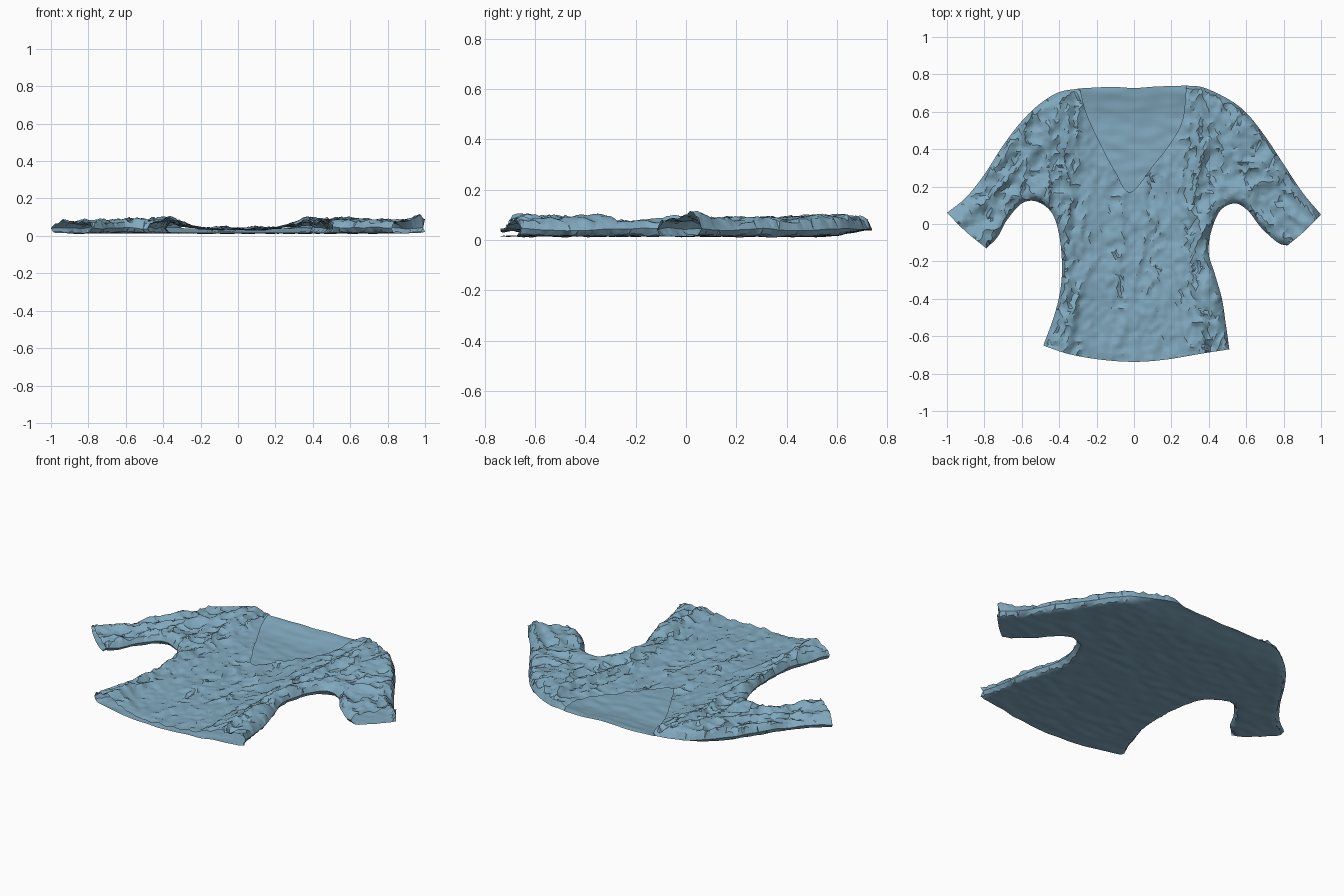
import bpy, bmesh, math, random
from mathutils import Vector, noise, kdtree
from mathutils.geometry import delaunay_2d_cdt

if "Cube" in bpy.data.objects:
    bpy.data.objects.remove(bpy.data.objects["Cube"])

random.seed(4)
STEP = 0.015

# Flat pattern of the garment: seams are closed, everything else is an open edge
R_SHOULDER = [(.28, .74), (.37, .73), (.5, .67), (.6, .595), (.7, .47), (.8, .32), (.9, .17), (1.0, .05)]
R_CUFF = [(1.0, .05), (.91, -.04), (.82, -.115)]
R_SIDE = [(.82, -.115), (.77, -.1), (.68, -.02), (.61, .07), (.54, .11), (.46, .07), (.41, -.05),
          (.40, -.16), (.43, -.26), (.47, -.4), (.49, -.53), (.51, -.67)]
HEM = [(.51, -.67), (.35, -.695), (.17, -.725), (0, -.737), (-.18, -.725), (-.35, -.695), (-.485, -.65)]
L_SIDE = [(-.485, -.65), (-.43, -.5), (-.395, -.36), (-.385, -.22), (-.4, -.06), (-.44, .06), (-.52, .12),
          (-.6, .11), (-.68, .02), (-.73, -.07), (-.79, -.13)]
L_CUFF = [(-.79, -.13), (-.9, -.04), (-1.0, .06)]
L_SHOULDER = [(-1.0, .06), (-.9, .14), (-.8, .265), (-.7, .42), (-.6, .55), (-.5, .645), (-.4, .705), (-.29, .725)]
BACK_NECK = [(-.29, .725), (-.12, .733), (0, .727), (.12, .735), (.28, .74)]
V_NECK = [(-.29, .725), (-.25, .58), (-.16, .39), (-.1, .28), (-.02, .17), (.1, .31), (.2, .44), (.26, .56), (.28, .74)]


def spline(pts):
    """Evenly sampled smooth curve through the points."""
    p = [Vector(q) for q in pts]
    p = [2 * p[0] - p[1]] + p + [2 * p[-1] - p[-2]]
    out = []
    for a, b, c, d in zip(p, p[1:], p[2:], p[3:]):
        n = max(1, round((c - b).length / STEP))
        for i in range(n):
            t = i / n
            out.append(.5 * (2 * b + (c - a) * t + (2 * a - 5 * b + 4 * c - d) * t * t
                             + (3 * b - a - 3 * c + d) * t ** 3))
    return out


def make_tree(pts):
    tree = kdtree.KDTree(len(pts))
    for i, p in enumerate(pts):
        tree.insert((p.x, p.y, 0), i)
    tree.balance()
    return tree


def smooth(a, b, v):
    t = min(1, max(0, (v - a) / (b - a)))
    return t * t * (3 - 2 * t)


def bump(v, centre, width):
    return math.exp(-((v - centre) / width) ** 2)


def ridge(x, y, seed):
    """Sharp crease pattern, 0 to 1, with bent crease lines."""
    w = .6 * noise.noise(Vector((x * .7, y * .9, seed + 9)))
    return max(0, 1 - 2.4 * abs(noise.noise(Vector((x + w, y + w, seed)))))


seams = [spline(s) for s in (R_SHOULDER, R_SIDE, L_SIDE, L_SHOULDER)]
rs, rside, lside, ls = seams
body = rs + spline(R_CUFF) + rside + spline(HEM) + lside + spline(L_CUFF) + ls
seam_tree = make_tree([p for s in seams for p in s])


def seam_round(x, y, radius):
    d = seam_tree.find((x, y, 0))[2]
    t = min(1, d / radius)
    return math.sqrt(max(0, 1 - (1 - t) ** 2)), d


def edge_height(x, y):
    return .042 + .012 * noise.noise(Vector((x * 9, y * 9, 3)))


def back_height(x, y):
    r, _ = seam_round(x, y, .04)
    base = .015 + .006 * noise.noise(Vector((x * 9, y * 22, 1)))
    base += .025 * smooth(.55, .74, y)
    return base + (edge_height(x, y) - base) * (1 - r)


def front_height(x, y):
    ax = abs(x)
    r, d = seam_round(x, y, .05)
    # overall loft: thin in the centre, full at the sides and sleeves
    top = .034 + .03 * smooth(.12, .42, ax) + .012 * smooth(.3, .6, y) * smooth(.2, .35, ax)
    # long folds: along the torso, and along each sleeve
    sleeve = smooth(.38, .55, ax) * smooth(-.2, .05, y)
    u, v = .68 * ax - .73 * y, .73 * ax + .68 * y
    s = 20 if x > 0 else 0
    torso_f = .6 * ridge(x * 11, y * 3.2, 2) + .4 * ridge(x * 17, y * 13, 5)
    sleeve_f = .65 * ridge(v * 9, u * 3.5, 7 + s) + .35 * ridge(v * 14, u * 14, 12 + s)
    fold = torso_f * (1 - sleeve) + sleeve_f * sleeve
    amp = .014 + .028 * smooth(.2, .38, ax)
    amp += .016 * (bump(x, -.08, .05) + bump(x, .1, .05)) * smooth(-.65, -.3, y)
    amp *= 1 - .6 * smooth(.3, .5, y) * (1 - smooth(.2, .32, ax))
    top += amp * (fold - .25)
    # side gathers and fine crumple
    top += .014 * (bump(x, -.35, .04) + bump(x, .37, .04)) * smooth(.1, -.1, y) if y < .1 else 0
    top += .006 * noise.noise(Vector((x * 28, y * 28, 4)))
    # raised peak at one cuff
    top += .045 * bump(x, .97, .04) * bump(y, .05, .05)
    top = max(top, back_height(x, y) + .006)
    e = edge_height(x, y)
    return e + (max(top, .03) - e) * r


def sheet(bm, outline, height, flip):
    """Fill an outline with irregular triangles and lift it by a height function."""
    tree = make_tree(outline)
    pts = list(outline)
    n = int(1.05 / STEP)
    for i in range(-n, n + 1):
        for j in range(-n, n + 1):
            p = Vector(((i + .5 * (j % 2) + random.uniform(-.25, .25)) * STEP,
                        (j + random.uniform(-.25, .25)) * STEP))
            if tree.find((p.x, p.y, 0))[2] > STEP * .6:
                pts.append(p)
    m = len(outline)
    edges = [(i, (i + 1) % m) for i in range(m)]
    co, _, faces, *_ = delaunay_2d_cdt(pts, edges, [], 1, 1e-6)
    verts = {}
    for f in faces:
        for i in f:
            if i not in verts:
                x, y = co[i]
                verts[i] = bm.verts.new((x, y, height(x, y)))
        loop = [verts[i] for i in f]
        bm.faces.new(loop[::-1] if flip else loop)


def build(name, parts):
    bm = bmesh.new()
    for outline, height, flip in parts:
        sheet(bm, outline, height, flip)
    bmesh.ops.remove_doubles(bm, verts=bm.verts, dist=.0008)
    me = bpy.data.meshes.new(name)
    bm.to_mesh(me)
    bm.free()
    ob = bpy.data.objects.new(name, me)
    bpy.context.collection.objects.link(ob)
    mat = bpy.data.materials.get("cloth") or bpy.data.materials.new("cloth")
    mat.diffuse_color = (.22, .40, .52, 1)
    mat.use_nodes = True
    mat.node_tree.nodes["Principled BSDF"].inputs["Base Color"].default_value = mat.diffuse_color
    me.materials.append(mat)
    bpy.context.view_layer.objects.active = ob
    ob.select_set(True)
    bpy.ops.object.shade_smooth_by_angle(angle=math.radians(30))
    ob.select_set(False)


# Blouse: back panel and V-neck front panel welded along the seams
build("blouse", [(body + spline(BACK_NECK), back_height, True),
                 (body + spline(V_NECK), front_height, False)])
